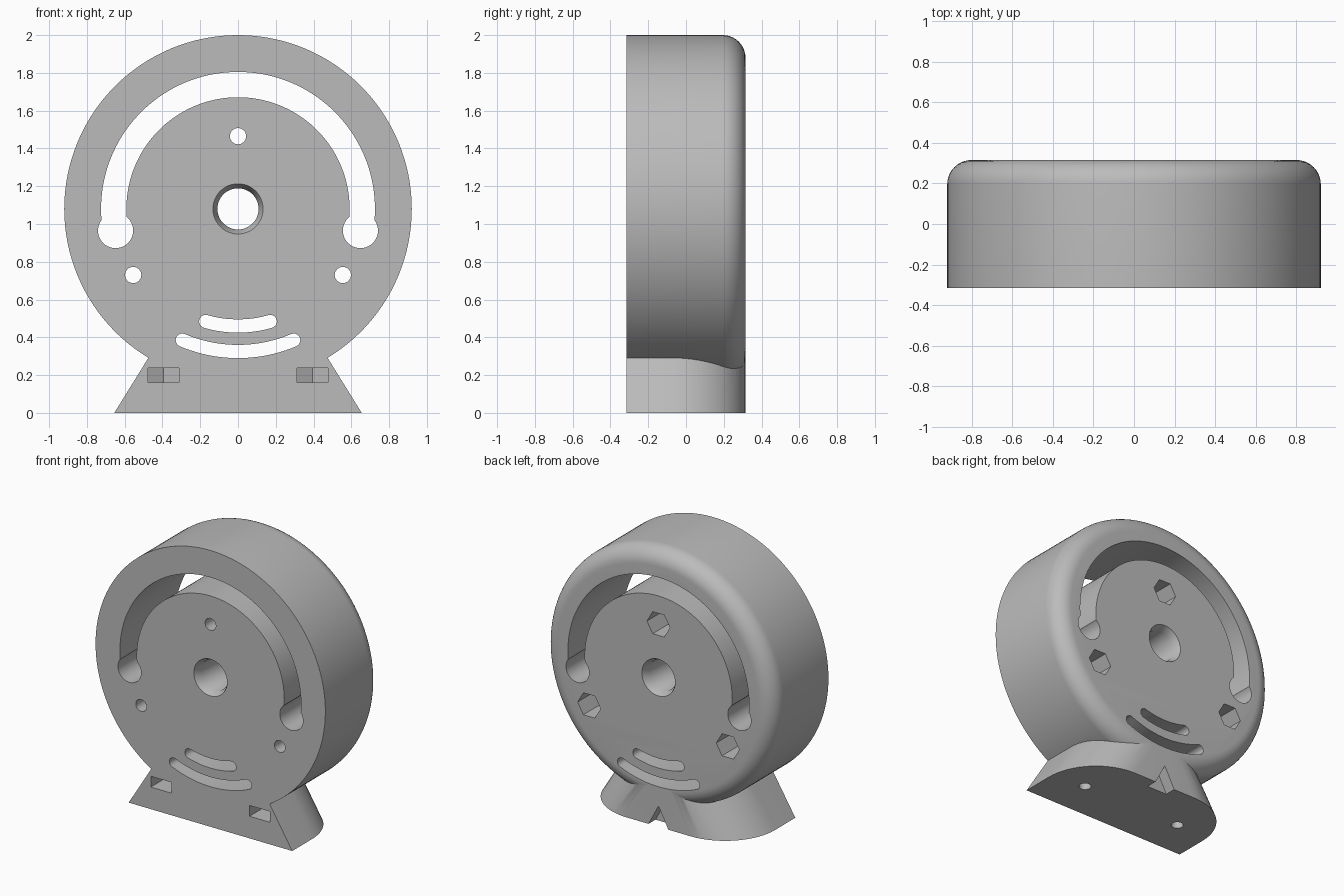
import bpy, bmesh
from math import sin, cos, pi, radians

if "Cube" in bpy.data.objects:
    bpy.data.objects.remove(bpy.data.objects["Cube"])

CZ = 1.08        # height of the wheel axis
R = 0.92         # housing radius
D = 0.315        # half depth
ROUND = 0.12     # rear rim rounding
SLOPE = 0.62     # sideways lean of the foot per unit height

grey = bpy.data.materials.new("plain grey")
grey.use_nodes = True
grey.diffuse_color = (0.5, 0.5, 0.5, 1)
grey.node_tree.nodes["Principled BSDF"].inputs["Base Color"].default_value = (0.5, 0.5, 0.5, 1)


def loft(name, rings):
    """Solid through equal-length rings of points, capped at both ends."""
    bm = bmesh.new()
    loops = [[bm.verts.new(p) for p in ring] for ring in rings]
    n = len(loops[0])
    for a, b in zip(loops, loops[1:]):
        for i in range(n):
            j = (i + 1) % n
            bm.faces.new((a[i], a[j], b[j], b[i]))
    bm.faces.new(loops[0])
    bm.faces.new(loops[-1])
    bmesh.ops.recalc_face_normals(bm, faces=bm.faces)
    mesh = bpy.data.meshes.new(name)
    bm.to_mesh(mesh)
    bm.free()
    mesh.materials.append(grey)
    obj = bpy.data.objects.new(name, mesh)
    bpy.context.collection.objects.link(obj)
    return obj


def along_y(name, pts, y0, y1):
    return loft(name, [[(x, y, z) for x, z in pts] for y in (y0, y1)])


def along_z(name, pts, z0, z1):
    return loft(name, [[(x, y, z) for x, y in pts] for z in (z0, z1)])


def arc(cx, cy, r, a0, a1, n):
    return [(cx + r * cos(a0 + (a1 - a0) * i / n), cy + r * sin(a0 + (a1 - a0) * i / n))
            for i in range(n + 1)]


def circle(cx, cy, r, n=32):
    return arc(cx, cy, r, 0, 2 * pi, n)[:-1]


def lathe(name, profile, n=128):
    return loft(name, [[(x, y, z) for x, z in circle(0, CZ, r, n)] for r, y in profile])


def curved_slot(r, half_width, a0, a1, n):
    """Outline of an arc-shaped slot with round ends, about the wheel axis."""
    a0, a1 = radians(a0), radians(a1)
    end = arc(r * cos(a1), CZ + r * sin(a1), half_width, a1, a1 + pi, 10)
    start = arc(r * cos(a0), CZ + r * sin(a0), half_width, a0 + pi, a0 + 2 * pi, 10)
    return (arc(0, CZ, r + half_width, a0, a1, n) + end[1:]
            + arc(0, CZ, r - half_width, a1, a0, n)[1:] + start[1:-1])


def combine(target, other, operation):
    mod = target.modifiers.new("combine", 'BOOLEAN')
    mod.operation = operation
    mod.solver = 'EXACT'
    mod.object = other
    bpy.context.view_layer.objects.active = target
    bpy.ops.object.modifier_apply(modifier=mod.name)
    bpy.data.objects.remove(other)


# Round housing with a rounded rear rim
rim = arc(R - ROUND, D - ROUND, ROUND, 0, pi / 2, 10)
body = lathe("round_housing", [(R, -D)] + rim)

# Leaning foot with rounded rear corners
corner = arc(0.255, D - 0.4, 0.4, 0, pi / 2, 16)
half = [(0.655, -D)] + corner
foot_outline = half + [(-x, y) for x, y in reversed(half)]
top = 0.4
foot = loft("foot", [
    [(x - (SLOPE * z if x > 0 else -SLOPE * z), y, z) for x, y in foot_outline]
    for z in (0, top)])
combine(body, foot, 'UNION')

cutters = []


def cut_through(name, pts, y0=-0.5, y1=0.5):
    cutters.append(along_y(name, pts, y0, y1))


# Axle bore, flared at both faces
cutters.append(lathe("bore", [(0.156, -D - 0.05), (0.133, -D), (0.109, -D + 0.05),
                              (0.109, D - 0.05), (0.133, D), (0.156, D + 0.05)], 48))

# Long upper slot with wider round ends, and two short lower slots
cut_through("upper_slot", curved_slot(0.658, 0.067, -10, 190, 80))
for side in (-1, 1):
    cut_through("slot_end", circle(side * 0.648, 0.965, 0.093, 40))
cut_through("short_slot", curved_slot(0.62, 0.035, 254, 286, 16))
cut_through("long_slot", curved_slot(0.755, 0.035, 247, 293, 20))

# Three bolt holes with hexagonal nut pockets at the rear
for x, z in ((0, 1.465), (-0.555, 0.73), (0.555, 0.73)):
    cut_through("bolt_hole", circle(x, z, 0.043))
    cut_through("nut_pocket", circle(x, z, 0.092, 6), D - 0.25, 0.5)

# Foot nut slots open to the front, with screw holes from below
for side in (-1, 1):
    x, y, w = side * 0.395, -0.03, 0.082
    outline = [(x - w, -0.5), (x + w, -0.5), (x + w, y + 0.047), (x, y + 0.094), (x - w, y + 0.047)]
    cutters.append(along_z("nut_slot", outline, 0.16, 0.238))
    cutters.append(along_z("screw_hole", circle(x, y, 0.04), -0.1, 0.2))

# Small triangular notch at the rear of the foot
cut_through("rear_notch", [(-0.09, -0.02), (0.09, -0.02), (0, 0.15)], D - 0.08, 0.5)

for cutter in cutters:
    combine(body, cutter, 'DIFFERENCE')

bpy.ops.object.select_all(action='DESELECT')
body.select_set(True)
bpy.context.view_layer.objects.active = body
bpy.ops.object.shade_smooth_by_angle(angle=radians(30))
